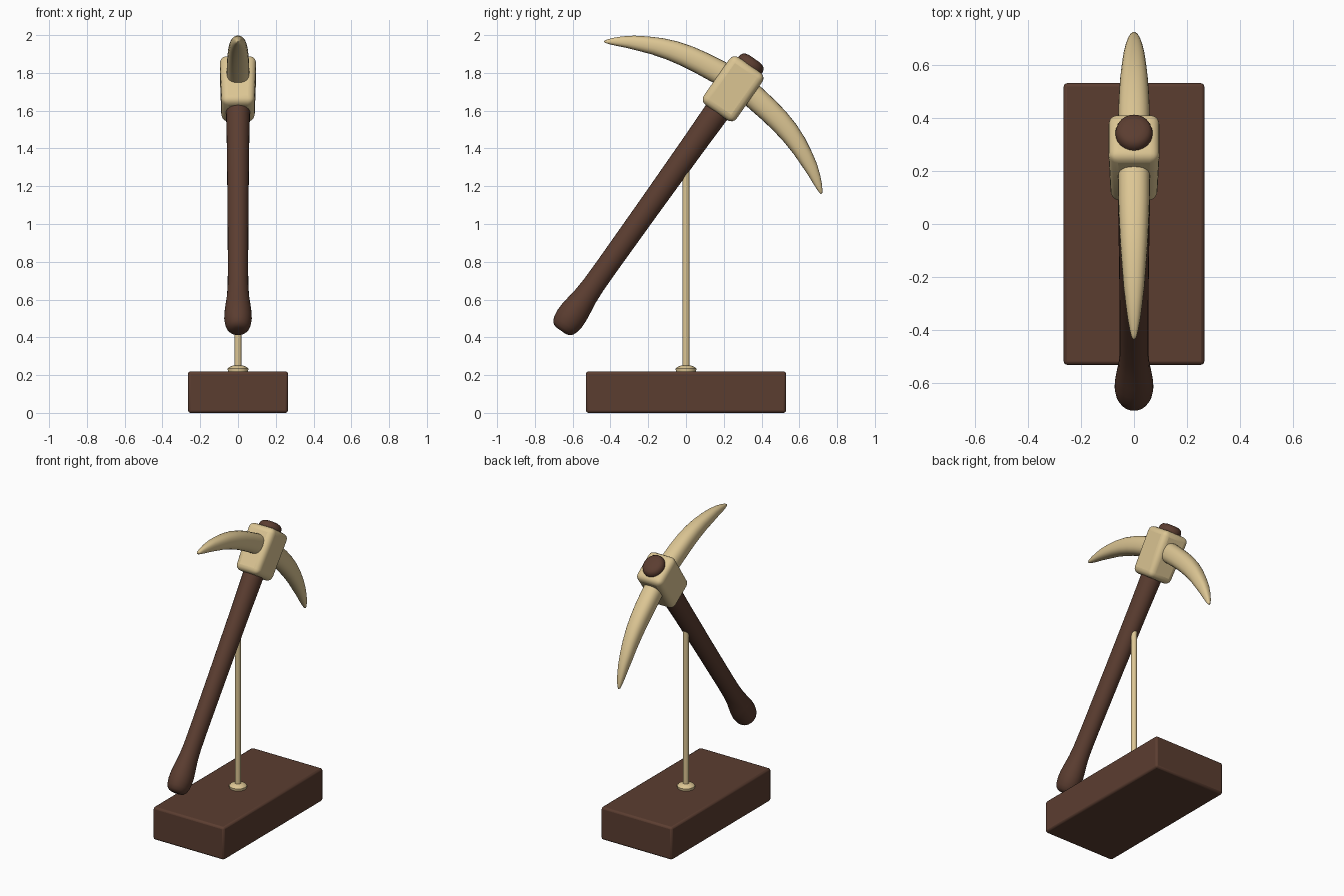
import bpy, bmesh, math
from mathutils import Vector

if "Cube" in bpy.data.objects:
    bpy.data.objects.remove(bpy.data.objects["Cube"])


def material(name, rgb):
    m = bpy.data.materials.new(name)
    m.diffuse_color = (*rgb, 1)
    m.use_nodes = True
    m.node_tree.nodes["Principled BSDF"].inputs["Base Color"].default_value = m.diffuse_color
    return m


brown = material("dark_wood", (0.105, 0.047, 0.03))
cream = material("pale_cream", (0.72, 0.565, 0.295))


def finish(bm, name, mat, loc=(0, 0, 0), rot=0.0, bevel=0.0, segs=3):
    bmesh.ops.recalc_face_normals(bm, faces=bm.faces)
    mesh = bpy.data.meshes.new(name)
    bm.to_mesh(mesh)
    bm.free()
    mesh.materials.append(mat)
    ob = bpy.data.objects.new(name, mesh)
    bpy.context.collection.objects.link(ob)
    ob.location = loc
    ob.rotation_euler.x = rot
    bpy.ops.object.select_all(action='DESELECT')
    ob.select_set(True)
    bpy.context.view_layer.objects.active = ob
    if bevel:
        mod = ob.modifiers.new("rounding", 'BEVEL')
        mod.width, mod.segments = bevel, segs
    bpy.ops.object.shade_smooth_by_angle(angle=math.radians(40))
    return ob


def loft(rings, axis, sides=24, power=2.0):
    """Rings are (position, offset, half height, half width); axis 'y' or 'z'."""
    bm = bmesh.new()
    loops = []
    for pos, off, h, w in rings:
        loop = []
        for i in range(sides):
            a = 2 * math.pi * i / sides
            c, s = math.cos(a), math.sin(a)
            x = w * math.copysign(abs(c) ** (2 / power), c)
            t = off + h * math.copysign(abs(s) ** (2 / power), s)
            loop.append(bm.verts.new((x, pos, t) if axis == 'y' else (x, t, pos)))
        loops.append(loop)
    for a, b in zip(loops, loops[1:]):
        for i in range(sides):
            j = (i + 1) % sides
            bm.faces.new((a[i], a[j], b[j], b[i]))
    bm.faces.new(loops[0])
    bm.faces.new(loops[-1])
    return bm


def box(sx, sy, z0, z1, taper=1.0):
    bm = bmesh.new()
    bmesh.ops.create_cube(bm, size=1)
    for v in bm.verts:
        low = v.co.z < 0
        v.co = Vector((v.co.x * sx * (taper if low else 1), v.co.y * sy, z0 if low else z1))
    return bm


# Display stand: plinth, flange and rod
finish(box(0.53, 1.06, 0, 0.22), "plinth", brown, bevel=0.013, segs=2)
finish(loft([(0.215, 0, 0.053, 0.053), (0.235, 0, 0.055, 0.055),
             (0.243, 0, 0.046, 0.046), (0.252, 0, 0.024, 0.024)], 'z', 12),
       "rod_flange", cream)
finish(loft([(0.22, 0, 0.019, 0.019), (1.31, 0, 0.019, 0.019)], 'z', 12),
       "support_rod", cream)

# Tilted tool: local z runs up the handle, local y along the pick
LOC, TILT = (0, 0.161, 1.59), math.radians(-35)

# Handle with swollen, rounded butt and a cap poking out of the head
profile = [(-1.418, 0.03), (-1.412, 0.048), (-1.398, 0.062), (-1.375, 0.071),
           (-1.34, 0.076), (-1.30, 0.075), (-1.25, 0.069), (-1.19, 0.061),
           (-1.12, 0.057), (-1.0, 0.056), (-0.6, 0.058), (-0.2, 0.062),
           (0.0, 0.066), (0.2, 0.07), (0.315, 0.073), (0.332, 0.068),
           (0.343, 0.056), (0.349, 0.035)]
finish(loft([(s, 0.008 * s, r * 1.04, r * 0.96) for s, r in profile], 'z'),
       "handle", brown, LOC, TILT)

# Head block gripping the handle
finish(box(0.194, 0.212, 0.0, 0.307, 0.9), "head_block", cream, LOC, TILT, 0.036, 4)

# Curved double-ended pick: (distance, height, half height, half width)
half = [(0.11, 0.183, 0.064, 0.06), (0.22, 0.169, 0.062, 0.059),
        (0.30, 0.155, 0.060, 0.056), (0.38, 0.135, 0.057, 0.052),
        (0.46, 0.107, 0.052, 0.046), (0.53, 0.075, 0.046, 0.040),
        (0.59, 0.045, 0.039, 0.032), (0.64, 0.014, 0.030, 0.024),
        (0.675, -0.010, 0.020, 0.016), (0.695, -0.025, 0.011, 0.010),
        (0.703, -0.031, 0.004, 0.004)]
rings = [(-p, s, h, w) for p, s, h, w in reversed(half)]
rings += [(0, 0.187, 0.065, 0.06)] + half
finish(loft(rings, 'y', 24, 2.4), "pick_blades", cream, LOC, TILT)
